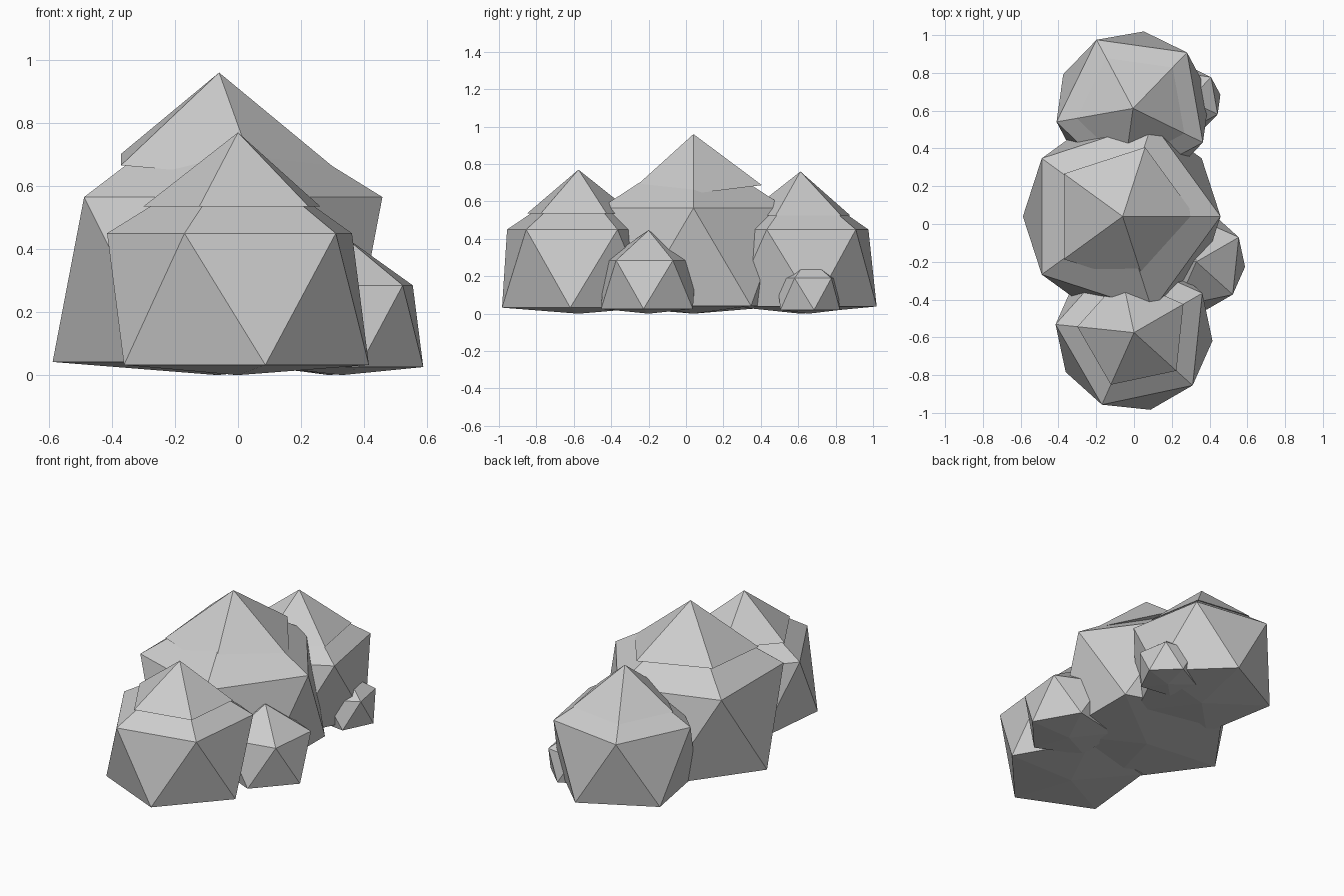
import bpy, bmesh
from math import radians, cos, sin, sqrt

if "Cube" in bpy.data.objects:
    bpy.data.objects.remove(bpy.data.objects["Cube"])


def ring(bm, x, y, r, turn, height):
    """Five points around (x, y); height is a function of the offset."""
    pts = []
    for k in range(5):
        a = radians(turn + 72 * k)
        dx, dy = r * cos(a), r * sin(a)
        pts.append(bm.verts.new((x + dx, y + dy, height(dx, dy))))
    return pts


def finish(bm, name):
    bmesh.ops.recalc_face_normals(bm, faces=bm.faces)
    mesh = bpy.data.meshes.new(name)
    bm.to_mesh(mesh)
    bm.free()
    bpy.context.collection.objects.link(bpy.data.objects.new(name, mesh))


def boulder(name, x, y, size, turn, ring_z):
    """Icosahedron with its lowest point pushed up to the ground."""
    bm = bmesh.new()
    h, r = size / sqrt(5), size * 2 / sqrt(5)
    mid = ring_z - h
    up = ring(bm, x, y, r, turn, lambda dx, dy: mid + h)
    low = ring(bm, x, y, r, turn + 36, lambda dx, dy: mid - h)
    top = bm.verts.new((x, y, mid + size))
    bottom = bm.verts.new((x, y, 0.0))
    for i in range(5):
        j = (i + 1) % 5
        bm.faces.new((top, up[i], up[j]))
        bm.faces.new((up[i], low[i], up[j]))
        bm.faces.new((low[i], low[j], up[j]))
        bm.faces.new((bottom, low[j], low[i]))
    finish(bm, name)


def peak(name, x, y, r, turn, base_z, top_z, tilt=(0, 0)):
    """Five-sided pointed cap, its base optionally tilted."""
    bm = bmesh.new()
    base = ring(bm, x, y, r, turn,
                lambda dx, dy: base_z + tilt[0] * dx + tilt[1] * dy)
    top = bm.verts.new((x, y, top_z))
    for i in range(5):
        bm.faces.new((top, base[i], base[(i + 1) % 5]))
    bm.faces.new(base)
    finish(bm, name)


# Three large boulders with pointed caps
boulder("middle_boulder", -0.065, 0.04, 0.585, 0, 0.565)
peak("middle_cap", -0.06, 0.04, 0.385, 0, 0.665, 0.96, (-0.06, 0.08))
boulder("front_boulder", 0.0, -0.575, 0.467, 30, 0.45)
peak("front_cap", 0.0, -0.575, 0.302, 30, 0.535, 0.77)
boulder("rear_boulder", -0.005, 0.612, 0.46, 46, 0.45)
peak("rear_cap", -0.005, 0.612, 0.302, 46, 0.525, 0.76)

# Small stones on the right side
boulder("front_stone", 0.33, -0.2, 0.29, 30, 0.285)
boulder("rear_stone", 0.29, 0.655, 0.19, 46, 0.19)
